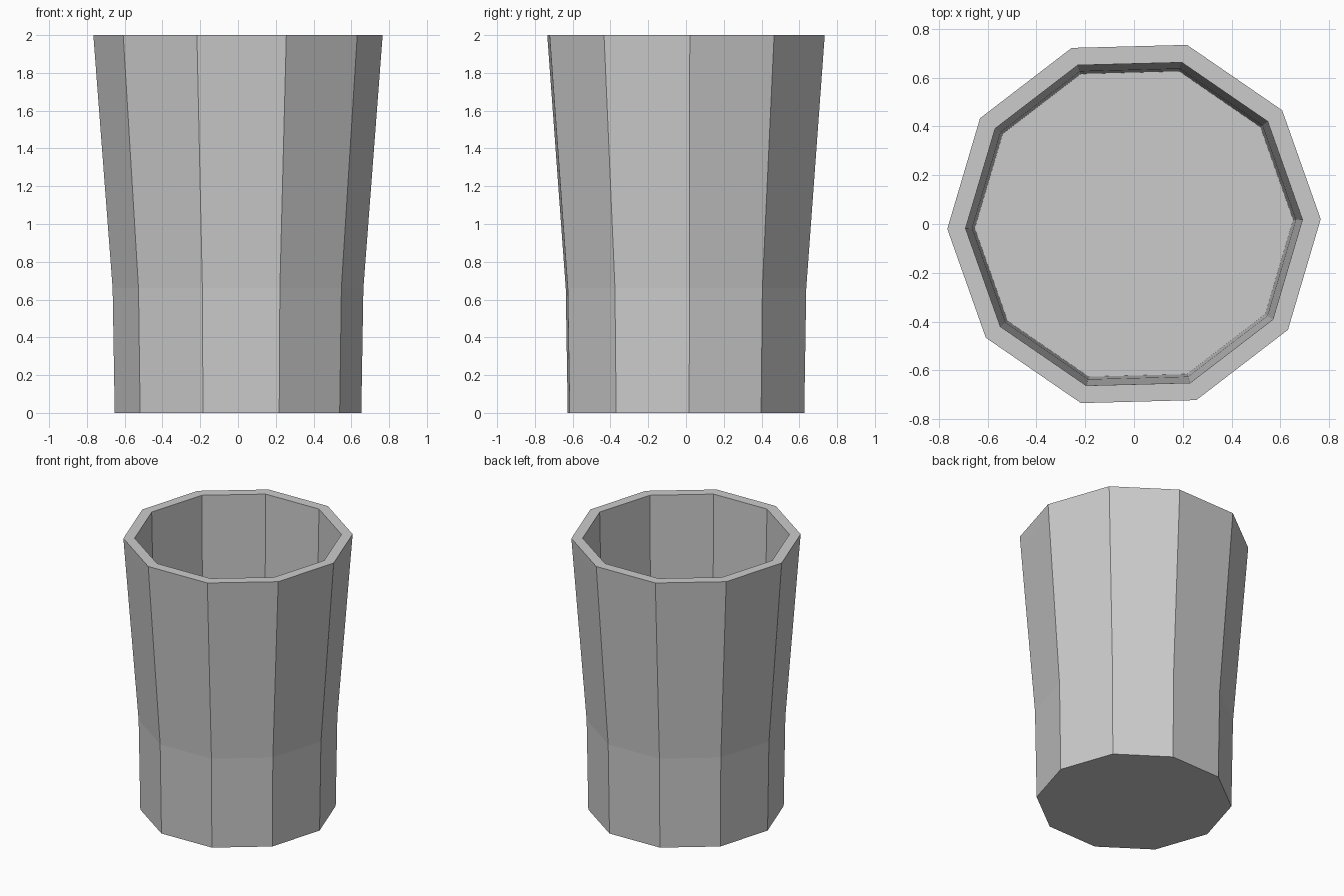
import bpy, bmesh
from math import cos, sin, pi, radians

if "Cube" in bpy.data.objects:
    bpy.data.objects.remove(bpy.data.objects["Cube"])

SIDES = 10
TURN = radians(1.5)

bm = bmesh.new()

def ring(r, z):
    return [bm.verts.new((r * cos(TURN + 2 * pi * i / SIDES),
                          r * sin(TURN + 2 * pi * i / SIDES), z)) for i in range(SIDES)]

def bridge(a, b):
    for i in range(SIDES):
        j = (i + 1) % SIDES
        bm.faces.new((a[i], a[j], b[j], b[i]))

# Outer wall: plain base, flared sleeve, rim band
base = ring(0.653, 0.0)
waist = ring(0.664, 0.66)
band = ring(0.760, 1.92)
rim_outer = ring(0.766, 2.0)
rim_inner = ring(0.691, 2.0)
for a, b in ((base, waist), (waist, band), (band, rim_outer),
             (rim_outer, rim_inner),      # flat lip
             (rim_inner, waist)):         # inner wall meets the thin base wall
    bridge(a, b)

# Floor
bm.faces.new(list(reversed(base)))

mesh = bpy.data.meshes.new("cup")
bm.to_mesh(mesh)
bm.free()
cup = bpy.data.objects.new("cup", mesh)
bpy.context.collection.objects.link(cup)
